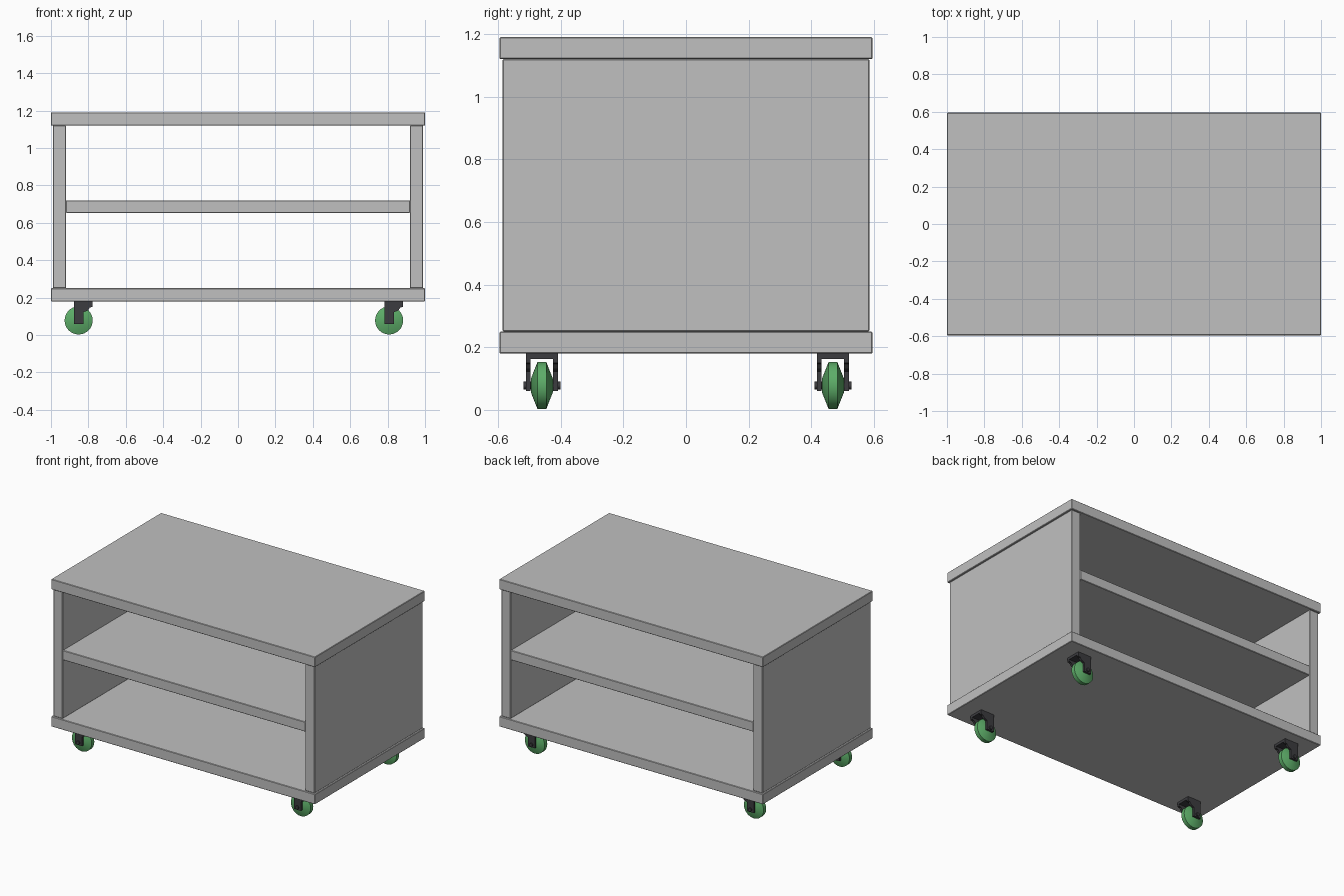
import bpy
import bmesh
from math import radians
from mathutils import Matrix, Vector

cube = bpy.data.objects.get("Cube")
if cube:
    bpy.data.objects.remove(cube, do_unlink=True)


def material(name, colour):
    mat = bpy.data.materials.new(name)
    mat.use_nodes = True
    mat.diffuse_color = (*colour, 1)
    mat.node_tree.nodes["Principled BSDF"].inputs["Base Color"].default_value = (*colour, 1)
    return mat


GREY = material("grey board", (0.53, 0.53, 0.53))
GREEN = material("green wheel", (0.11, 0.42, 0.14))
DARK = material("dark metal", (0.045, 0.045, 0.05))


def make(name, bm, mat, smooth=False):
    bmesh.ops.recalc_face_normals(bm, faces=bm.faces)
    mesh = bpy.data.meshes.new(name)
    bm.to_mesh(mesh)
    bm.free()
    mesh.materials.append(mat)
    obj = bpy.data.objects.new(name, mesh)
    bpy.context.collection.objects.link(obj)
    if smooth:
        bpy.ops.object.select_all(action="DESELECT")
        obj.select_set(True)
        bpy.context.view_layer.objects.active = obj
        bpy.ops.object.shade_smooth_by_angle(angle=radians(25))
    return obj


def box(name, x, y, z, mat, bevel=0):
    """Box from (low, high) ranges."""
    bm = bmesh.new()
    size = [b - a for a, b in (x, y, z)]
    mid = Vector([(a + b) / 2 for a, b in (x, y, z)])
    bmesh.ops.create_cube(bm, size=1, matrix=Matrix.Translation(mid) @ Matrix.Diagonal((*size, 1)))
    obj = make(name, bm, mat)
    if bevel:
        mod = obj.modifiers.new("edge", "BEVEL")
        mod.width = bevel
        mod.segments = 1
    return obj


def cheek(name, profile, y0, y1, mat):
    """Flat plate: an XZ profile extruded along y."""
    bm = bmesh.new()
    face = bm.faces.new([bm.verts.new((x, y0, z)) for x, z in profile])
    new = bmesh.ops.extrude_face_region(bm, geom=[face])["geom"]
    verts = [v for v in new if isinstance(v, bmesh.types.BMVert)]
    bmesh.ops.translate(bm, verts=verts, vec=(0, y1 - y0, 0))
    return make(name, bm, mat)


def lathe(name, profile, centre, mat, steps):
    """Turn (radius, y) points around the y axis."""
    bm = bmesh.new()
    verts = [bm.verts.new((r, y, 0)) for r, y in profile]
    edges = [bm.edges.new(pair) for pair in zip(verts, verts[1:])]
    bmesh.ops.spin(bm, geom=verts + edges, axis=(0, 1, 0), cent=(0, 0, 0),
                   angle=radians(360), steps=steps)
    bmesh.ops.remove_doubles(bm, verts=bm.verts, dist=0.0001)
    bmesh.ops.translate(bm, verts=bm.verts, vec=centre)
    return make(name, bm, mat, smooth=True)


# Cabinet boards, open at front and back
for name, z in (("bottom_board", (0.18, 0.25)), ("top_board", (1.12, 1.19))):
    box(name, (-1, 1), (-0.595, 0.595), z, GREY, 0.003)
for name, x in (("right_side_panel", (-0.99, -0.92)), ("left_side_panel", (0.92, 0.99))):
    box(name, x, (-0.585, 0.585), (0.25, 1.12), GREY, 0.003)
box("middle_shelf", (-0.92, 0.92), (-0.585, 0.585), (0.653, 0.72), GREY, 0.003)

# Casters, all trailing the same way
AXLE_Z = 0.078
for cx, side in ((-0.852, "right"), (0.808, "left")):
    for cy, end in ((-0.46, "front"), (0.469, "back")):
        tag = f"{end}_{side}"
        lathe("wheel_" + tag, [(0, -0.035), (0.022, -0.035), (0.075, -0.014),
                               (0.075, 0.014), (0.022, 0.035), (0, 0.035)],
              (cx, cy, AXLE_Z), GREEN, 32)
        lathe("axle_" + tag, [(0, -0.059), (0.012, -0.059), (0.012, 0.059), (0, 0.059)],
              (cx, cy, AXLE_Z), DARK, 16)
        box("mount_plate_" + tag, (cx - 0.026, cx + 0.075), (cy - 0.051, cy + 0.051),
            (0.163, 0.18), DARK)
        outline = [(-0.026, 0.178), (-0.026, 0.06), (0.027, 0.06), (0.027, 0.122),
                   (0.05, 0.132), (0.06, 0.147), (0.075, 0.15), (0.075, 0.178)]
        profile = [(cx + x, z) for x, z in outline]
        for sign, label in ((-1, "a"), (1, "b")):
            cheek(f"fork_{label}_{tag}", profile, cy + sign * 0.036, cy + sign * 0.051, DARK)
